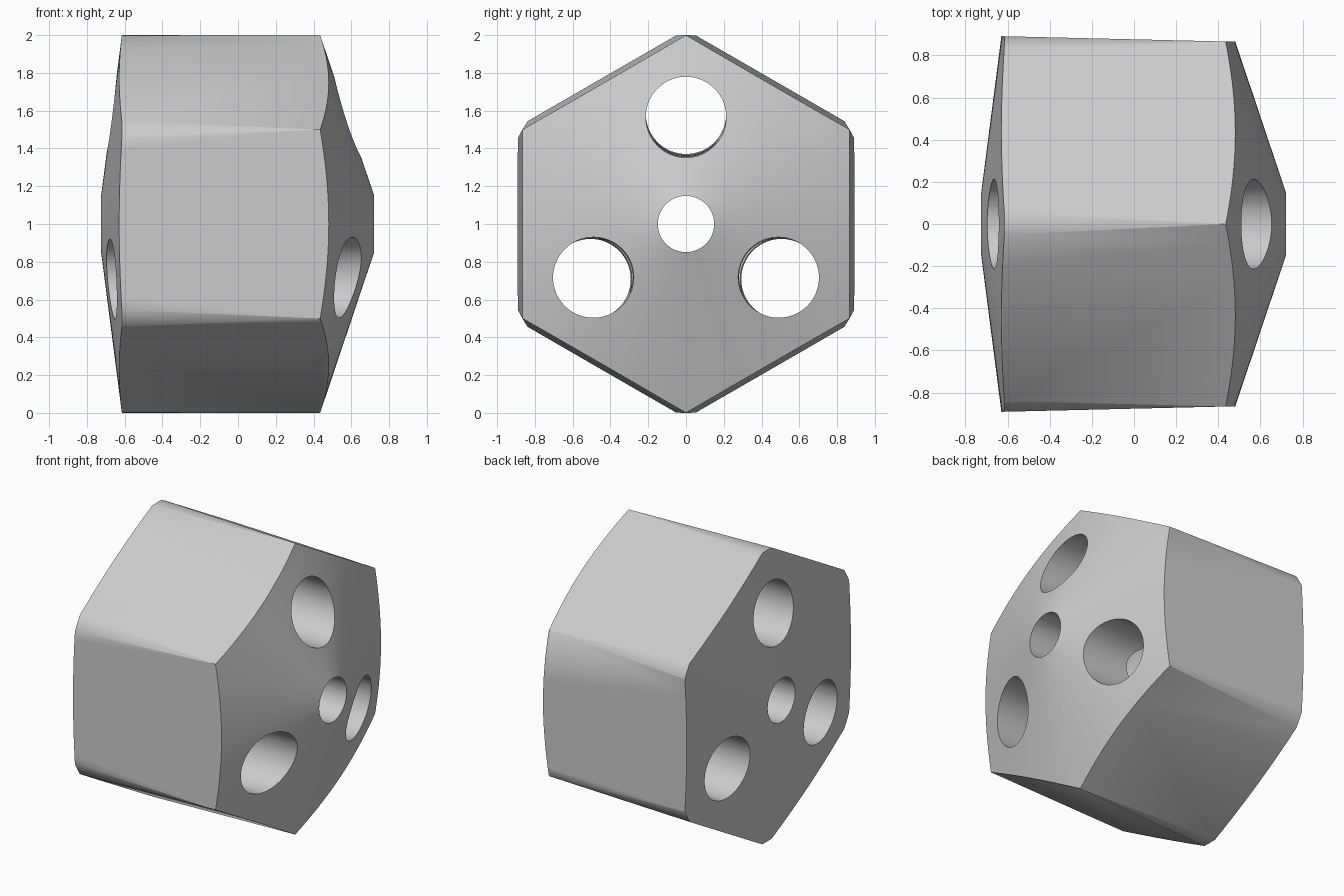
import bpy, bmesh
from math import cos, sin, pi, tau
from mathutils import Vector, Matrix

cube = bpy.data.objects.get("Cube")
if cube:
    bpy.data.objects.remove(cube, do_unlink=True)

CENTRE = Vector((0, 0, 1))

grey = bpy.data.materials.new("plain grey")
grey.use_nodes = True
colour = (0.6, 0.6, 0.6, 1)
grey.diffuse_color = colour
grey.node_tree.nodes["Principled BSDF"].inputs["Base Color"].default_value = colour


def make_object(name, bm):
    bmesh.ops.recalc_face_normals(bm, faces=bm.faces)
    mesh = bpy.data.meshes.new(name)
    bm.to_mesh(mesh)
    bm.free()
    mesh.materials.append(grey)
    obj = bpy.data.objects.new(name, mesh)
    obj.location = CENTRE
    bpy.context.collection.objects.link(obj)
    return obj


def cut(target, cutter):
    cutter.hide_render = True
    bpy.context.view_layer.objects.active = target
    mod = target.modifiers.new("cut", "BOOLEAN")
    mod.operation = "DIFFERENCE"
    mod.solver = "EXACT"
    mod.object = cutter
    bpy.ops.object.modifier_apply(modifier=mod.name)
    bpy.data.objects.remove(cutter, do_unlink=True)


def bore(name, radius, start, end):
    # Round cutter running between two points
    start, end = Vector(start), Vector(end)
    axis = end - start
    bm = bmesh.new()
    turn = axis.to_track_quat("Z", "Y").to_matrix().to_4x4()
    bmesh.ops.create_cone(bm, cap_ends=True, segments=64, radius1=radius,
                          radius2=radius, depth=axis.length,
                          matrix=Matrix.Translation((start + end) / 2) @ turn)
    return make_object(name, bm)


# Body: turned blank with a steep cone on +x and a shallow cone on -x
bm = bmesh.new()
profile = [(-0.744, 0), (-0.615, 1), (0.435, 1), (0.771, 0)]
verts = [bm.verts.new((x, 0, r)) for x, r in profile]
edges = [bm.edges.new(pair) for pair in zip(verts, verts[1:])]
bmesh.ops.spin(bm, geom=verts + edges, cent=(0, 0, 0), axis=(1, 0, 0),
               angle=tau, steps=120, use_duplicate=False)
bmesh.ops.remove_doubles(bm, verts=bm.verts, dist=1e-4)
bmesh.ops.recalc_face_normals(bm, faces=bm.faces)

# Six slightly tapered flats trim the blank to a hexagon
for i in range(6):
    c, s = cos(i * pi / 3), sin(i * pi / 3)
    bmesh.ops.bisect_plane(bm, geom=bm.verts[:] + bm.edges[:] + bm.faces[:],
                           dist=1e-5, plane_co=(0, 0.876 * c, 0.876 * s),
                           plane_no=(0.0238, c, s), clear_outer=True)
    rim = [e for e in bm.edges if e.is_boundary]
    bmesh.ops.holes_fill(bm, edges=rim, sides=0)
body = make_object("hexagonal_body", bm)

# Central bore and three slightly splayed side bores
cut(body, bore("centre_bore", 0.149, (-1, 0, 0), (1, 0, 0)))
for i in range(3):
    a = pi / 2 + i * tau / 3
    near, far = 0.56, 0.588
    cut(body, bore("side_bore", 0.213, (-1, far * cos(a), far * sin(a)),
                   (1, near * cos(a), near * sin(a))))

# Round inner chamber joining the bores
bm = bmesh.new()
bmesh.ops.create_uvsphere(bm, u_segments=64, v_segments=32, radius=0.475)
cut(body, make_object("inner_chamber", bm))

bpy.ops.object.select_all(action="DESELECT")
body.select_set(True)
bpy.context.view_layer.objects.active = body
bpy.ops.object.shade_smooth_by_angle(angle=0.62)
